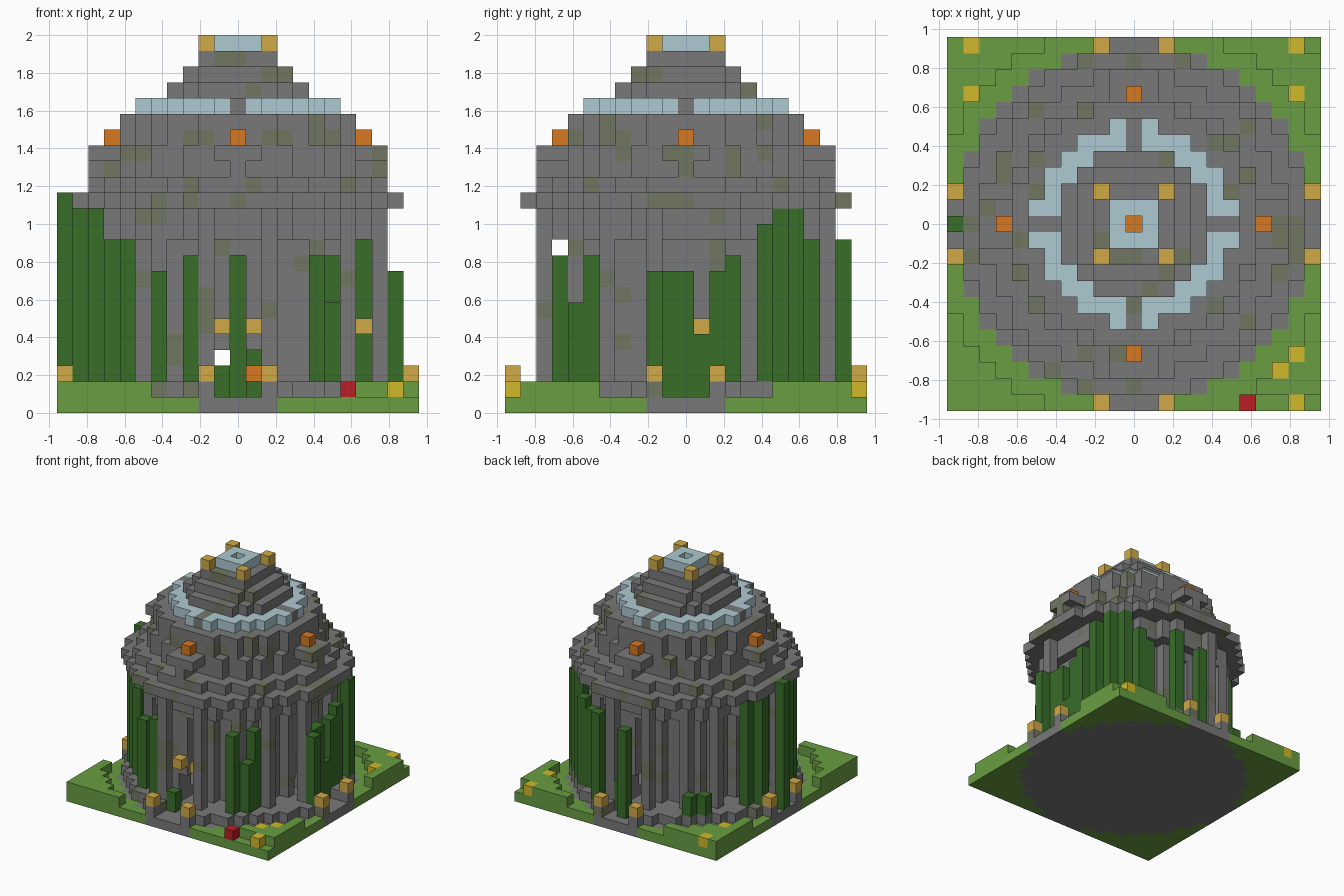
import bpy, random
from mathutils import Vector

random.seed(7)
U = 1 / 12          # edge of one block
N = 11              # half width of the plot in blocks

cube = bpy.data.objects.get("Cube")
if cube:
    bpy.data.objects.remove(cube)


def material(name, rgb):
    m = bpy.data.materials.new(name)
    m.use_nodes = True
    m.diffuse_color = (*rgb, 1)
    m.node_tree.nodes["Principled BSDF"].inputs["Base Color"].default_value = (*rgb, 1)
    return m


STONE = material("stone grey", (.19, .19, .19))
MOSS = material("mossy stone", (.165, .18, .12))
GRASS = material("grass green", (.14, .34, .054))
VINE = material("vine green", (.04, .155, .022))
GOLD = material("lantern gold", (.63, .40, .065))
ORANGE = material("lamp orange", (.67, .19, .015))
YELLOW = material("flower yellow", (.63, .48, .024))
RED = material("flower red", (.5, .013, .017))
BLUE = material("pale blue", (.42, .59, .64))

taken = {}          # block position -> material
parts = {}          # part name -> its block positions

# Mossy blocks at chosen places on the cornice, ledges and drum
MOSSY = {(10, 0, 13), (-10, 0, 13), (0, 10, 13), (0, -10, 13), (9, 0, 15),
         (9, 0, 16), (-5, -9, 13), (-3, -10, 13), (1, -9, 14),
         (3, -6, 17), (5, -5, 17), (-3, -6, 17)}


def put(part, x, y, z, mat):
    """Place one block unless the spot is filled; some stone is mossy."""
    if (x, y, z) in taken:
        return
    if mat is STONE and z > 0 and ((x, y, z) in MOSSY or random.random() < .1):
        mat = MOSS
    taken[x, y, z] = mat
    parts.setdefault(part, []).append((x, y, z))


def layer(part, z, outer, mat, inner=-1, keep=lambda x, y: True):
    """Fill a round layer between two squared radii."""
    for x in range(-N, N + 1):
        for y in range(-N, N + 1):
            if inner < x * x + y * y <= outer and keep(x, y):
                put(part, x, y, z, mat)


def stack(part, x, y, z0, z1, mat):
    for z in range(z0, z1):
        put(part, x, y, z, mat)


def on_path(x, y):
    return min(abs(x), abs(y)) <= 1


# Flowers set in the lawn
for x, y in [(10, -11), (10, -8), (9, -9), (10, 11), (10, 8), (-10, 11), (-10, 8)]:
    put("yellow_flowers", x, y, 1, YELLOW)
put("red_flower", 7, -11, 1, RED)

# Paved round floor, four entry paths, and lawn raised at the corners
layer("floor", 0, 117, STONE)
layer("entry_paths", 0, 125, STONE, 117, lambda x, y: min(abs(x), abs(y)) <= 2)
layer("lawn", 0, 999, GRASS)
layer("raised_lawn", 1, 999, GRASS, 150,
      lambda x, y: not (x > 0 and (y == -N or x == y == N)))

# Lanterns on posts beside each entry
for s in (-2, 2):
    for e in (-N, N):
        for x, y in ((s, e), (e, s)):
            put("entry_posts", x, y, 1, STONE)
            put("entry_lanterns", x, y, 2, GOLD)

# Climbing vines: x, y, top layer
VINES = [
    (-1, -9, 3), (5, -8, 10), (6, -7, 7), (6, -6, 10),
    (10, -2, 9), (9, -1, 9), (9, 0, 9), (9, 1, 5), (9, 2, 9), (9, 3, 10),
    (9, 5, 12), (8, 6, 13), (7, 7, 13), (6, 8, 11), (5, 8, 10),
    (3, 10, 11), (1, 9, 4), (0, 10, 10), (-6, 8, 4), (-7, 7, 4),
    (-11, 0, 14), (-10, 2, 13), (-10, -2, 13), (-9, -4, 13), (-9, 3, 13),
    (-8, -5, 11), (-7, -6, 11), (-5, -8, 9), (-3, -9, 10)]
for x, y, top in VINES:
    stack("vines", x, y, 1 if on_path(x, y) else 2, top, VINE)
overgrown = {(x, y) for x, y, top in VINES}

# Raised step with sunken paths through it
layer("step", 1, 109, STONE, -1, lambda x, y: not on_path(x, y))

# Lanterns over the doorways and a lamp in the front one
for x, y in [(-1, -8), (1, -8), (8, 1)]:
    put("door_lanterns", x, y, 5, GOLD)
put("door_lamp", 1, -7, 2, ORANGE)

# Inner wall with low arches on four sides and tall slots front and back
for z in range(1, 11):
    layer("inner_wall", z, 53, STONE, 36,
          lambda x, y: not (z <= 3 and on_path(x, y) or z <= 9 and x == 0))

# Ring of columns, left out where vines have replaced them
for sx in (-1, 1):
    for sy in (-1, 1):
        for x, y in [(2, 9), (9, 2), (7, 5), (5, 7)]:
            if (sx * x, sy * y) not in overgrown:
                stack("columns", sx * x, sy * y, 2, 13, STONE)

# Lintel, cornice and drum: layer, squared radius
for part, z, r in [("lintel", 11, 73), ("lintel", 12, 73), ("cornice", 13, 109),
                   ("terrace", 14, 85), ("drum", 15, 61), ("drum", 16, 61),
                   ("drum", 17, 53), ("drum", 18, 53)]:
    layer(part, z, r, STONE)

# Bracketed ledges on the four sides of the drum
for z, width in ((15, 0), (16, 1)):
    layer("ledges", z, 82, STONE, 61, lambda x, y: min(abs(x), abs(y)) <= width)

# Blue band and stepped dome
layer("blue_band", 19, 37, BLUE, 8, lambda x, y: x and y)
layer("dome", 19, 37, STONE)
put("beacon", 0, 0, 22, ORANGE)
for z, r in [(20, 20), (21, 13), (22, 8)]:
    layer("dome", z, r, STONE)

# Crown with corner lanterns, and lamps around the drum
layer("crown", 23, 2, BLUE, 0)
for sx in (-1, 1):
    for sy in (-1, 1):
        put("crown_lanterns", 2 * sx, 2 * sy, 23, GOLD)
    put("drum_lamps", 8 * sx, 0, 17, ORANGE)
    put("drum_lamps", 0, 8 * sx, 17, ORANGE)


def build(name, cells):
    """Turn blocks into a mesh of their exposed faces."""
    verts, faces, mats, slots = {}, [], [], []
    for c in cells:
        for axis in range(3):
            for side in (-1, 1):
                n = list(c)
                n[axis] += side
                if tuple(n) in taken:
                    continue
                b, d = (axis + 1) % 3, (axis + 2) % 3
                quad = []
                for i, j in ((-1, -1), (1, -1), (1, 1), (-1, 1)):
                    p = [2 * v for v in c]
                    p[axis] += side
                    p[b] += i
                    p[d] += j
                    quad.append(verts.setdefault(tuple(p), len(verts)))
                faces.append(quad if side > 0 else quad[::-1])
                mat = taken[c]
                if mat not in mats:
                    mats.append(mat)
                slots.append(mats.index(mat))
    me = bpy.data.meshes.new(name)
    points = [Vector((x, y, z + 1)) * (U / 2) for x, y, z in verts]
    me.from_pydata(points, [], faces)
    for m in mats:
        me.materials.append(m)
    me.polygons.foreach_set("material_index", slots)
    me.update()
    bpy.context.collection.objects.link(bpy.data.objects.new(name, me))


for name, cells in parts.items():
    build(name, cells)
